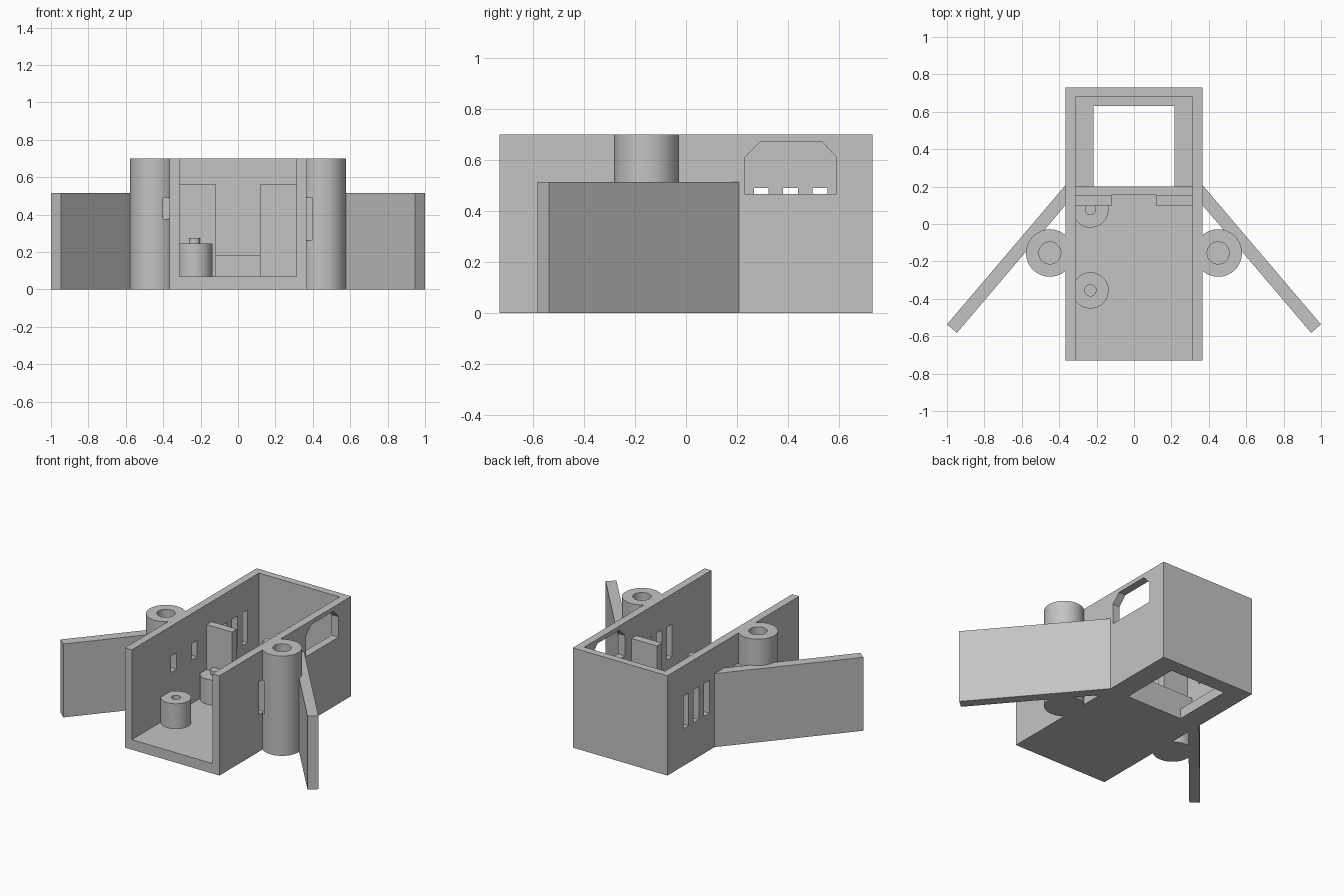
import bpy, bmesh, math

if "Cube" in bpy.data.objects:
    bpy.data.objects.remove(bpy.data.objects["Cube"])

grey = bpy.data.materials.new("plain grey")
grey.diffuse_color = (0.55, 0.55, 0.55, 1)
grey.use_nodes = True
grey.node_tree.nodes["Principled BSDF"].inputs["Base Color"].default_value = grey.diffuse_color


def add_object(name, bm):
    bmesh.ops.recalc_face_normals(bm, faces=bm.faces)
    mesh = bpy.data.meshes.new(name)
    bm.to_mesh(mesh)
    bm.free()
    mesh.materials.append(grey)
    obj = bpy.data.objects.new(name, mesh)
    bpy.context.collection.objects.link(obj)
    return obj


def prism(name, points, offset):
    """Extrude a closed outline of 3D points by an offset vector."""
    bm = bmesh.new()
    face = bm.faces.new([bm.verts.new(p) for p in points])
    out = bmesh.ops.extrude_face_region(bm, geom=[face])
    moved = [v for v in out["geom"] if isinstance(v, bmesh.types.BMVert)]
    bmesh.ops.translate(bm, verts=moved, vec=offset)
    # the start face is kept as the cap of the prism
    return add_object(name, bm)


def box(name, x0, x1, y0, y1, z0, z1):
    return prism(name, [(x0, y0, z0), (x1, y0, z0), (x1, y1, z0), (x0, y1, z0)],
                 (0, 0, z1 - z0))


def rod(name, x, y, r, z0, z1, n=64):
    pts = [(x + r * math.cos(2 * math.pi * i / n),
            y + r * math.sin(2 * math.pi * i / n), z0) for i in range(n)]
    return prism(name, pts, (0, 0, z1 - z0))


def activate(obj):
    bpy.ops.object.select_all(action='DESELECT')
    obj.select_set(True)
    bpy.context.view_layer.objects.active = obj


def cut(obj, cutters):
    activate(obj)
    for c in cutters:
        mod = obj.modifiers.new("cut", 'BOOLEAN')
        mod.operation = 'DIFFERENCE'
        mod.solver = 'EXACT'
        mod.object = c
        bpy.ops.object.modifier_apply(modifier=mod.name)
        bpy.data.objects.remove(c)


def smooth(obj):
    activate(obj)
    bpy.ops.object.shade_smooth_by_angle(angle=math.radians(30))


W, L, H = 0.367, 0.73, 0.70      # half width, half length, height
IN, FLOOR = 0.313, 0.07          # inner half width, floor thickness
SLOT = 0.029                     # half slot width
PY = -0.155                      # pillar position along y


def pillar_slots(side):
    """Slots through the wall that bite into the neighbouring pillar."""
    if side > 0:
        return [box("slot_cutter", 0.25, 0.395, y - SLOT, y + SLOT, 0.26, 0.49)
                for y in (-0.265, -0.15, -0.035)]
    return [box("slot_cutter", -0.40, -0.25, y - SLOT, y + SLOT, 0.375, 0.49)
            for y in (-0.265, -0.035)]


# Tray open at the front and top, with floor hatch, side window and slots
shell = box("shell", -W, W, -L, L, 0, H)
window = [(0.2, 0.23, 0.467), (0.2, 0.59, 0.467), (0.2, 0.59, 0.61),
          (0.2, 0.535, 0.67), (0.2, 0.29, 0.67), (0.2, 0.23, 0.61)]
cut(shell, [
    box("inner_cutter", -IN, IN, -1, 0.68, FLOOR, 1),
    box("hatch_cutter", -0.217, 0.217, 0.20, 0.63, -0.1, 0.2),
    prism("window_cutter", window, (0.3, 0, 0)),
] + [box("slot_cutter", -0.5, -0.25, y - SLOT, y + SLOT, 0.26, 0.49)
     for y in (0.295, 0.41, 0.525)]
    + pillar_slots(1) + pillar_slots(-1))

for side, label in ((1, "right"), (-1, "left")):
    # Hollow side pillar, trimmed flush with the wall
    pillar = rod(label + "_pillar", side * 0.45, PY, 0.127, 0, H)
    x0, x1 = sorted((side * 0.2, side * W))
    cut(pillar, [box("trim_cutter", x0, x1, -0.5, 0.3, -0.2, 1),
                 rod("bore_cutter", side * 0.45, PY, 0.059, FLOOR, 1, 48)]
        + pillar_slots(side))
    smooth(pillar)

    # Splayed side panel
    outline = [(W, 0.207), (1.0, -0.537), (0.947, -0.582), (W, 0.10)]
    prism(label + "_panel", [(side * x, y, 0) for x, y in outline], (0, 0, 0.515))

    # Tall inner stop plate
    x0, x1 = sorted((side * 0.118, side * IN))
    box(label + "_stop", x0, x1, 0.10, 0.155, FLOOR, 0.56)

# Low cross wall in front of the hatch
box("cross_wall", -IN, IN, 0.155, 0.20, FLOOR, 0.185)

# Floor bosses: the front one is drilled, the rear one carries a pin
front_boss = rod("front_boss", -0.233, -0.355, 0.097, FLOOR, 0.245)
cut(front_boss, [rod("hole_cutter", -0.233, -0.355, 0.03, 0.09, 1, 32),
                 box("trim_cutter", -0.5, -IN, -0.6, 0, 0, 1)])
smooth(front_boss)
rear_boss = rod("rear_boss", -0.233, 0.078, 0.097, FLOOR, 0.245)
cut(rear_boss, [box("trim_cutter", -0.5, -IN, -0.3, 0.3, 0, 1),
                box("trim_cutter", -0.5, 0, 0.12, 0.4, 0, 1)])
smooth(rear_boss)
smooth(rod("rear_pin", -0.233, 0.078, 0.03, 0.24, 0.275, 32))
